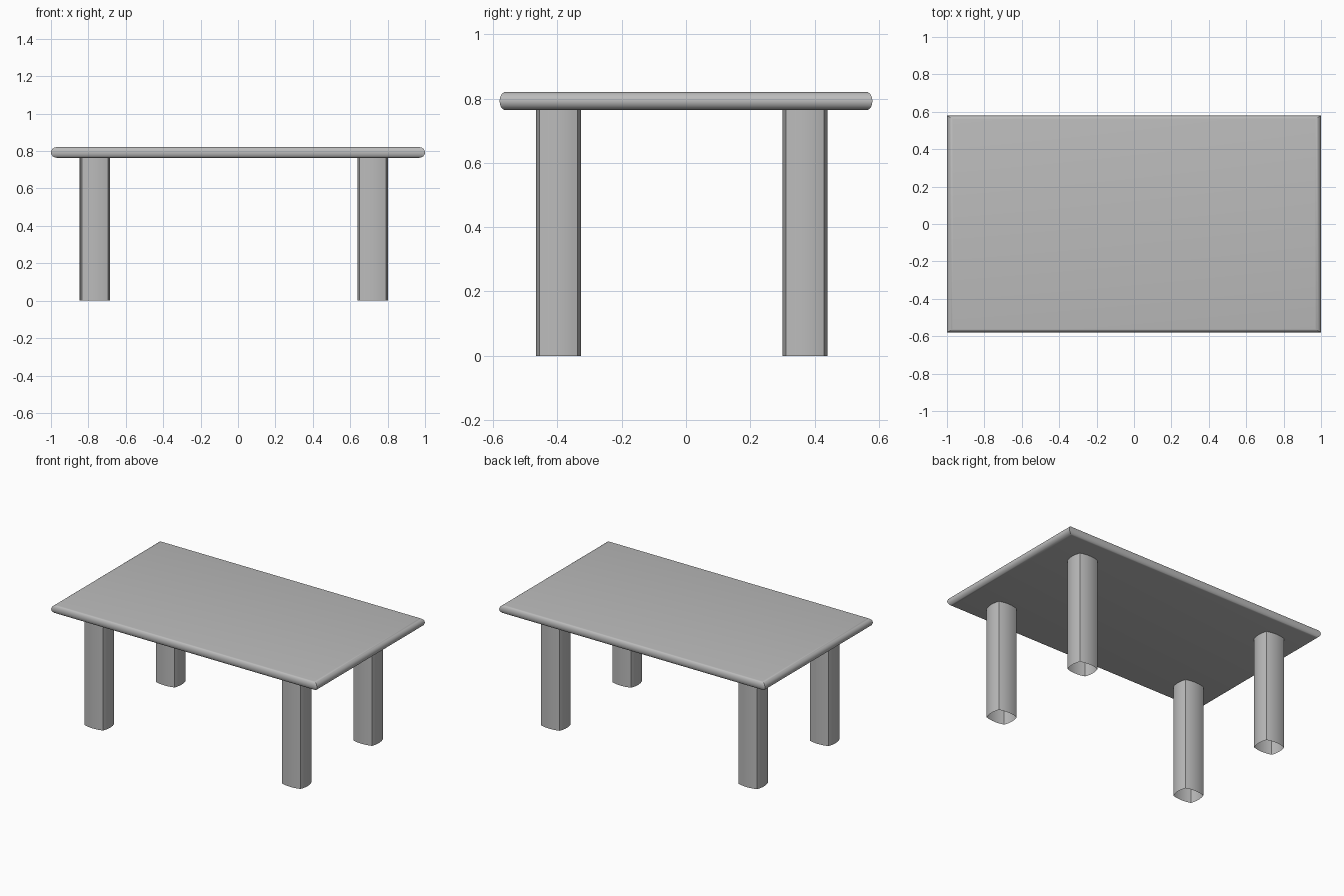
import bpy, bmesh, math
from mathutils import Vector

cube = bpy.data.objects.get("Cube")
if cube:
    bpy.data.objects.remove(cube, do_unlink=True)

GREY = (0.5, 0.5, 0.5, 1)
mat = bpy.data.materials.new("plain_grey")
mat.use_nodes = True
mat.diffuse_color = GREY
mat.node_tree.nodes["Principled BSDF"].inputs["Base Color"].default_value = GREY


def loft(name, rings, caps):
    """Bridge closed rings from bottom to top, optionally capping both ends."""
    bm = bmesh.new()
    loops = [[bm.verts.new(p) for p in ring] for ring in rings]
    count = len(loops[0])
    for low, high in zip(loops, loops[1:]):
        for i in range(count):
            j = (i + 1) % count
            bm.faces.new((low[i], low[j], high[j], high[i]))
    if caps:
        bm.faces.new(loops[0][::-1])
        bm.faces.new(loops[-1])
    mesh = bpy.data.meshes.new(name)
    bm.to_mesh(mesh)
    bm.free()
    mesh.materials.append(mat)
    obj = bpy.data.objects.new(name, mesh)
    bpy.context.collection.objects.link(obj)
    bpy.ops.object.select_all(action="DESELECT")
    obj.select_set(True)
    bpy.context.view_layer.objects.active = obj
    bpy.ops.object.shade_smooth_by_angle(angle=math.radians(30))
    return obj


# Tabletop with rounded, mitred edges
CORNERS = [(-1, -1), (1, -1), (1, 1), (-1, 1)]
STEPS = 12
rings = []
for k in range(STEPS + 1):
    a = math.pi * (k / STEPS - 0.5)
    hx = 0.968 + 0.032 * math.cos(a)
    hy = 0.561 + 0.019 * math.cos(a)
    z = 0.7925 + 0.0285 * math.sin(a)
    rings.append([(sx * hx, sy * hy, z) for sx, sy in CORNERS])
loft("tabletop", rings, True)


# Hollow legs: four gently bulging sides meeting at sharp corners
def leg_section(cx, cy, hx=0.07, hy=0.059, bulge=0.0115, segs=8):
    pts = []
    for n, (sx, sy) in enumerate(CORNERS):
        ex, ey = CORNERS[(n + 1) % 4]
        a, b = Vector((sx * hx, sy * hy)), Vector((ex * hx, ey * hy))
        out = (a + b).normalized()
        for i in range(segs):
            t = i / segs
            p = a.lerp(b, t) + out * bulge * 4 * t * (1 - t)
            pts.append((cx + p.x, cy + p.y))
    return pts


for side, x in (("right", -0.765), ("left", 0.72)):
    for end, y in (("front", -0.397), ("back", 0.37)):
        section = leg_section(x, y)
        loft(f"{end}_{side}_leg",
             [[(px, py, z) for px, py in section] for z in (0, 0.766)], False)
